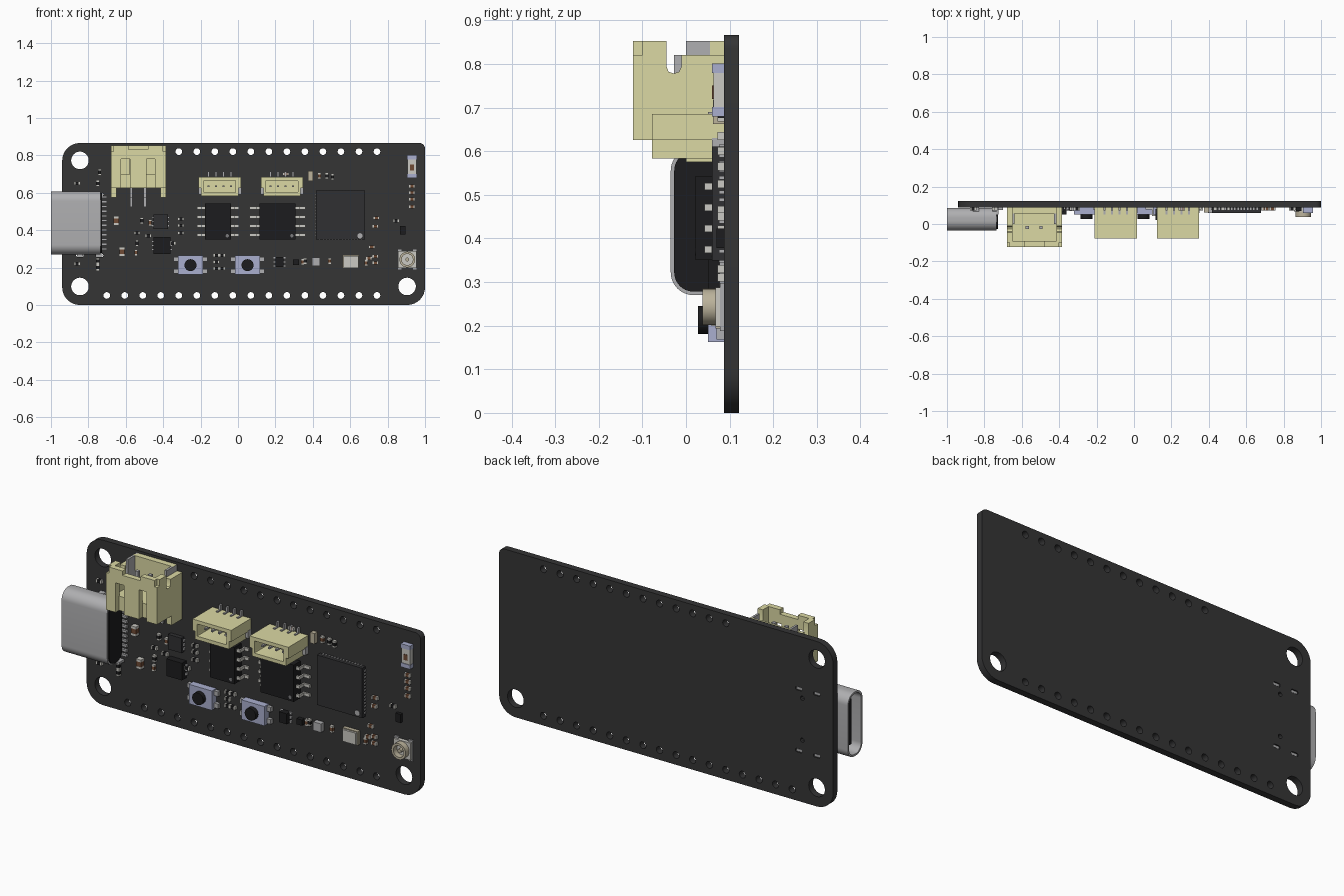
import bpy, bmesh, math
from mathutils import Matrix

if "Cube" in bpy.data.objects:
    bpy.data.objects.remove(bpy.data.objects["Cube"])

F, B = 0.087, 0.122          # board front and back (y)
COL = dict(board=(.035, .035, .036), black=(.012, .012, .013), dark=(.03, .03, .032), metal=(.43, .43, .44),
           cream=(.71, .69, .37), blue=(.40, .43, .62), brown=(.16, .07, .035), tan=(.5, .45, .33),
           pale=(.6, .59, .55), steel=(.2, .2, .21))
MAT = {}
for k, c in COL.items():
    MAT[k] = bpy.data.materials.new(k)
    MAT[k].diffuse_color = (*c, 1)


def finish(name, mesh, mat):
    mesh.materials.clear()
    mesh.materials.append(MAT[mat])
    ob = bpy.data.objects.new(name, mesh)
    bpy.context.collection.objects.link(ob)
    return ob


def boxes(name, items, mat):
    """One object out of many boxes (x0, x1, y0, y1, z0, z1)."""
    bm = bmesh.new()
    for x0, x1, y0, y1, z0, z1 in items:
        m = Matrix.Translation(((x0 + x1) / 2, (y0 + y1) / 2, (z0 + z1) / 2)) @ Matrix.Diagonal((x1 - x0, y1 - y0, z1 - z0, 1))
        bmesh.ops.create_cube(bm, size=1, matrix=m)
    me = bpy.data.meshes.new(name)
    bm.to_mesh(me)
    bm.free()
    return finish(name, me, mat)


def on_board(x, z, w, h, y):
    return (x - w / 2, x + w / 2, y, F + .001, z - h / 2, z + h / 2)


AXES = {'y': Matrix(((1, 0, 0, 0), (0, 0, -1, 0), (0, 1, 0, 0), (0, 0, 0, 1))),
        'x': Matrix(((0, 0, 1, 0), (1, 0, 0, 0), (0, 1, 0, 0), (0, 0, 0, 1)))}


def plate(name, loops, axis, a, b, mat):
    """Extrude a profile (first loop outline, the rest holes) from a to b along an axis."""
    cu = bpy.data.curves.new(name, 'CURVE')
    cu.dimensions, cu.fill_mode, cu.extrude = '2D', 'BOTH', (b - a) / 2
    for pts in loops:
        s = cu.splines.new('POLY')
        s.points.add(len(pts) - 1)
        for p, q in zip(s.points, pts):
            p.co = (q[0], q[1], 0, 1)
        s.use_cyclic_u = True
    tmp = bpy.data.objects.new(name + "_tmp", cu)
    bpy.context.collection.objects.link(tmp)
    bpy.context.view_layer.update()
    me = bpy.data.meshes.new_from_object(tmp.evaluated_get(bpy.context.evaluated_depsgraph_get()))
    bpy.data.objects.remove(tmp)
    bm = bmesh.new()
    bm.from_mesh(me)
    mid = (a + b) / 2
    bm.transform(Matrix.Translation((0, mid, 0) if axis == 'y' else (mid, 0, 0)) @ AXES[axis])
    bmesh.ops.remove_doubles(bm, verts=bm.verts, dist=1e-5)
    bmesh.ops.recalc_face_normals(bm, faces=bm.faces)
    bm.to_mesh(me)
    bm.free()
    return finish(name, me, mat)


def rrect(x0, x1, y0, y1, r, n=8):
    rs = r if isinstance(r, tuple) else (r,) * 4      # right-top, left-top, left-bottom, right-bottom
    out = []
    for i, (sx, sy) in enumerate(((1, 1), (-1, 1), (-1, -1), (1, -1))):
        cx = x1 - rs[i] if sx > 0 else x0 + rs[i]
        cy = y1 - rs[i] if sy > 0 else y0 + rs[i]
        for k in range(n + 1):
            t = math.pi / 2 * (i + k / n)
            out.append((cx + rs[i] * math.cos(t), cy + rs[i] * math.sin(t)))
    return out


def circle(x, y, r, n=24):
    return [(x + r * math.cos(2 * math.pi * k / n), y + r * math.sin(2 * math.pi * k / n)) for k in range(n)]


def disc(name, x, z, r, y0, y1, mat, hole=0):
    return plate(name, [circle(x, z, r)] + ([circle(x, z, hole)] if hole else []), 'y', y0, y1, mat)


# circuit board with mounting holes, pin rows and socket leg slots
STEP = 0.0963
legs = [(x, z) for x in (-.845, -.74) for z in (.265, .59)]
holes = [circle(x, z, .047, 32) for x, z in ((-.845, .773), (-.845, .099), (.904, .099))]
holes += [circle(.743 - STEP * i, .82, .018, 16) for i in range(12)]
holes += [circle(.743 - STEP * i, .051, .018, 16) for i in range(16)]
holes += [rrect(x - .02, x + .02, z - .009, z + .009, .008, 4) for x, z in legs]
holes += [circle(-.76, z, .011, 12) for z in (.325, .545)]
plate("circuit_board", [rrect(-.94, 1, 0, .866, (.03, .095, .095, .095))] + holes, 'y', F, B, 'board')

# power and data socket
plate("socket_shell", [rrect(-.035, .086, .27, .607, .052, 10), rrect(-.025, .076, .28, .597, .043, 10)], 'x', -1, -.735, 'metal')
plate("socket_plug", [rrect(-.027, .078, .278, .599, .044, 10)], 'x', -.83, -.728, 'black')
boxes("socket_tongue", [(-.97, -.82, .013, .037, .32, .557)], 'black')
boxes("socket_legs", [(x - .016, x + .016, .05, B - .003, z - .006, z + .006) for x, z in legs], 'metal')
boxes("socket_pins", [(-.735, -.70, .076, F + .001, z - .006, z + .006) for z in [.3 + .0252 * i for i in range(12)]], 'metal')

# battery connector, open towards the top
L, R = -.68, -.385
plate("battery_front_wall", [[(L, .625), (-.625, .625), (-.625, .78), (-.578, .78), (-.578, .625), (-.49, .625), (-.49, .78),
      (-.445, .78), (-.445, .625), (R, .625), (R, .82), (-.40, .82), (-.40, .853), (-.48, .853), (-.48, .83),
      (-.585, .83), (-.585, .853), (-.665, .853), (-.665, .82), (L, .82)]], 'y', -.122, -.092, 'cream')
side = [(-.1, .625), (F, .625), (F, .82), (-.01, .82), (-.01, .795), (-.016, .782), (-.028, .778), (-.04, .782),
        (-.045, .795), (-.045, .853), (-.1, .853)]
for nm, a, b in (("left", L, L + .03), ("right", R - .03, R)):
    plate(f"battery_{nm}_wall", [side], 'x', a, b, 'cream')
boxes("battery_floor_and_back", [(L + .03, R - .03, -.093, F, .625, .70), (L + .03, R - .03, .055, F, .70, .853),
                                 (L, L + .03, 0, F, .575, .625), (R - .03, R, 0, F, .575, .625)], 'cream')
boxes("battery_tabs", [(x, x + .012, .0, F, .66, .853) for x in (L + .03, R - .042)], 'metal')
pins = []
for x in (-.57, -.497):
    pins += [(x - .009, x + .009, -.028, -.01, .69, .82), (x - .007, x + .007, .0, .012, .585, .63),
             (x - .007, x + .007, .0, F, .575, .587), (x - .007, x + .007, .076, F, .525, .58)]
boxes("battery_pins", pins, 'metal')

# two small four-pin connectors, open towards the front
for nm, cx in (("left", -.0975), ("right", .2345)):
    w, n = .1125, .099
    shape = [(cx - w, .625), (cx - n, .625), (cx - n, .583), (cx + n, .583), (cx + n, .625), (cx + w, .625), (cx + w, .685), (cx - w, .685)]
    plate(f"{nm}_port_walls", [shape, rrect(cx - .085, cx + .085, .602, .666, .003, 2)], 'y', -.078, .03, 'cream')
    plate(f"{nm}_port_base", [shape], 'y', .03, F, 'cream')
    prongs = []
    for i in range(4):
        x = cx + (i - 1.5) * .04
        prongs += [(x - .005, x + .005, -.05, .035, .63, .64), (x - .005, x + .005, .072, F + .001, .68, .715),
                   (x - .005, x + .005, .05, F, .68, .69)]
    for s in (-1, 1):
        x = cx + s * .105
        prongs.append((x - .01, x + .01, .06, F + .001, .59, .63))
    boxes(f"{nm}_port_pins", prongs, 'metal')

# eight-leg chips
for nm, cx, hb, hp in (("memory", -.107, .07, .113), ("flash", .212, .096, .15)):
    boxes(f"{nm}_chip", [(cx - hb, cx + hb, .022, .08, .35, .543)], 'black')
    feet = []
    for z in (.375, .423, .471, .519):
        for s in (-1, 1):
            for a, b, y0, y1 in ((hb - .003, hb + .02, .042, .052), (hb + .012, hb + .02, .042, F), (hb + .012, hp, .078, F + .001)):
                x0, x1 = sorted((cx + s * a, cx + s * b))
                feet.append((x0, x1, y0, y1, z - .008, z + .008))
    boxes(f"{nm}_chip_legs", feet, 'pale')
    disc(f"{nm}_chip_dot", cx + hb - .02, .37, .009, .0205, .03, 'steel')

# main processor with edge pads
boxes("processor", [on_board(.548, .48, .262, .262, .06)], 'dark')
disc("processor_dot", .652, .37, .014, .058, .07, 'metal')
pads = []
for i in range(14):
    d = -.11 + i * .22 / 13
    pads += [on_board(.548 + s * .131, .48 + d, .008, .008, .076) for s in (-1, 1)]
    pads += [on_board(.548 + d, .48 + s * .131, .008, .008, .076) for s in (-1, 1)]
boxes("processor_pads", pads, 'metal')

# push buttons
for nm, cx in (("reset", -.254), ("boot", .051)):
    boxes(f"{nm}_button_body", [on_board(cx, .213, .134, .102, .05)], 'blue')
    disc(f"{nm}_button_cap", cx, .213, .032, .028, .055, 'black')
    boxes(f"{nm}_button_tabs", [on_board(cx + s * .075, .213 + t * .032, .03, .025, .07) for s in (-1, 1) for t in (-1, 1)], 'metal')

# antenna socket
boxes("antenna_base", [on_board(.905, .243, .1, .09, .068)], 'pale')
disc("antenna_ring", .905, .243, .042, .038, .07, 'tan', .03)
disc("antenna_pin", .905, .243, .01, .045, .075, 'tan')
boxes("antenna_pads", [on_board(.905 + s * .04, .243, .025, .11, .078) for s in (-1, 1)], 'metal')

# indicator lamp
boxes("lamp_body", [on_board(.93, .74, .05, .085, .063)], 'pale')
boxes("lamp_ends", [on_board(.93, .74 + s * .05, .054, .022, .06) for s in (-1, 1)], 'blue')
boxes("lamp_core", [on_board(.93, .735, .022, .03, .06)], 'brown')

# small chips, crystal and metal cans
boxes("small_chips", [on_board(-.406, .318, .09, .09, .05), on_board(.222, .23, .045, .055, .055),
                      on_board(.31, .228, .03, .03, .065), on_board(.88, .40, .03, .045, .07)], 'black')
boxes("charger_chip", [on_board(-.413, .446, .078, .078, .065)], 'dark')
boxes("small_chip_pins", [on_board(x + s * w, z + t, .016, .012, .077) for x, z, w in ((-.413, .446, .04), (-.406, .318, .048), (.222, .23, .026))
                          for s in (-1, 1) for t in (-.022, 0, .022)], 'metal')
boxes("crystal_lid", [on_board(.604, .23, .078, .062, .058)], 'pale')
boxes("crystal_base", [on_board(.604, .23, .088, .072, .068)], 'tan')
boxes("metal_can", [on_board(.417, .232, .045, .045, .06)], 'metal')
boxes("status_lights", [on_board(.388, .69, .025, .055, .062)], 'tan')


# chip resistors and capacitors: body plus two end caps
def passives(name, spots, mat, upright, length=.034, width=.018, y=.072):
    body, ends = [], []
    for x, z in spots:
        dims = (width, length) if upright else (length, width)
        body.append(on_board(x, z, dims[0] - .001, dims[1] - .001, y + .001))
        for s in (-1, 1):
            o = s * length * .38
            e = (width, length * .26) if upright else (length * .26, width)
            ends.append(on_board(x + (0 if upright else o), z + (o if upright else 0), *e, y))
    boxes(name + "_bodies", body, mat)
    boxes(name + "_ends", ends, 'pale')


passives("flat_resistors", [(-.86, .65), (-.86, .22), (-.305, .46), (-.305, .425), (-.305, .385), (-.35, .33), (-.54, .385),
                            (-.48, .37), (-.115, .265), (-.115, .23), (-.115, .195), (-.085, .265), (-.085, .195), (.845, .45)], 'black', False)
passives("upright_resistors", [(-.75, .65), (-.74, .71), (-.75, .235), (-.75, .20), (-.515, .45), (-.54, .33), (-.65, .455),
                               (.475, .69), (.505, .685), (.36, .235)], 'black', True)
passives("flat_capacitors", [(.74, .465), (.735, .42), (.93, .635), (.93, .60), (.93, .565), (.93, .525), (.715, .31),
                             (.735, .26), (.735, .225), (.70, .25), (.255, .70)], 'brown', False)
passives("upright_capacitors", [(.435, .69), (-.545, .28), (-.47, .44), (.685, .225), (.49, .235), (.345, .23)], 'brown', True)
passives("large_capacitors", [(-.62, .285), (-.65, .45)], 'brown', True, .05, .03, .06)

# smooth the round parts, keep the edges sharp
bpy.ops.object.select_all(action='SELECT')
bpy.context.view_layer.objects.active = bpy.context.selected_objects[0]
bpy.ops.object.shade_smooth_by_angle(angle=math.radians(30))
bpy.ops.object.select_all(action='DESELECT')

for m in bpy.data.materials:
    if m.users and not m.is_grease_pencil:
        m.use_nodes = True
        m.node_tree.nodes["Principled BSDF"].inputs["Base Color"].default_value = m.diffuse_color
